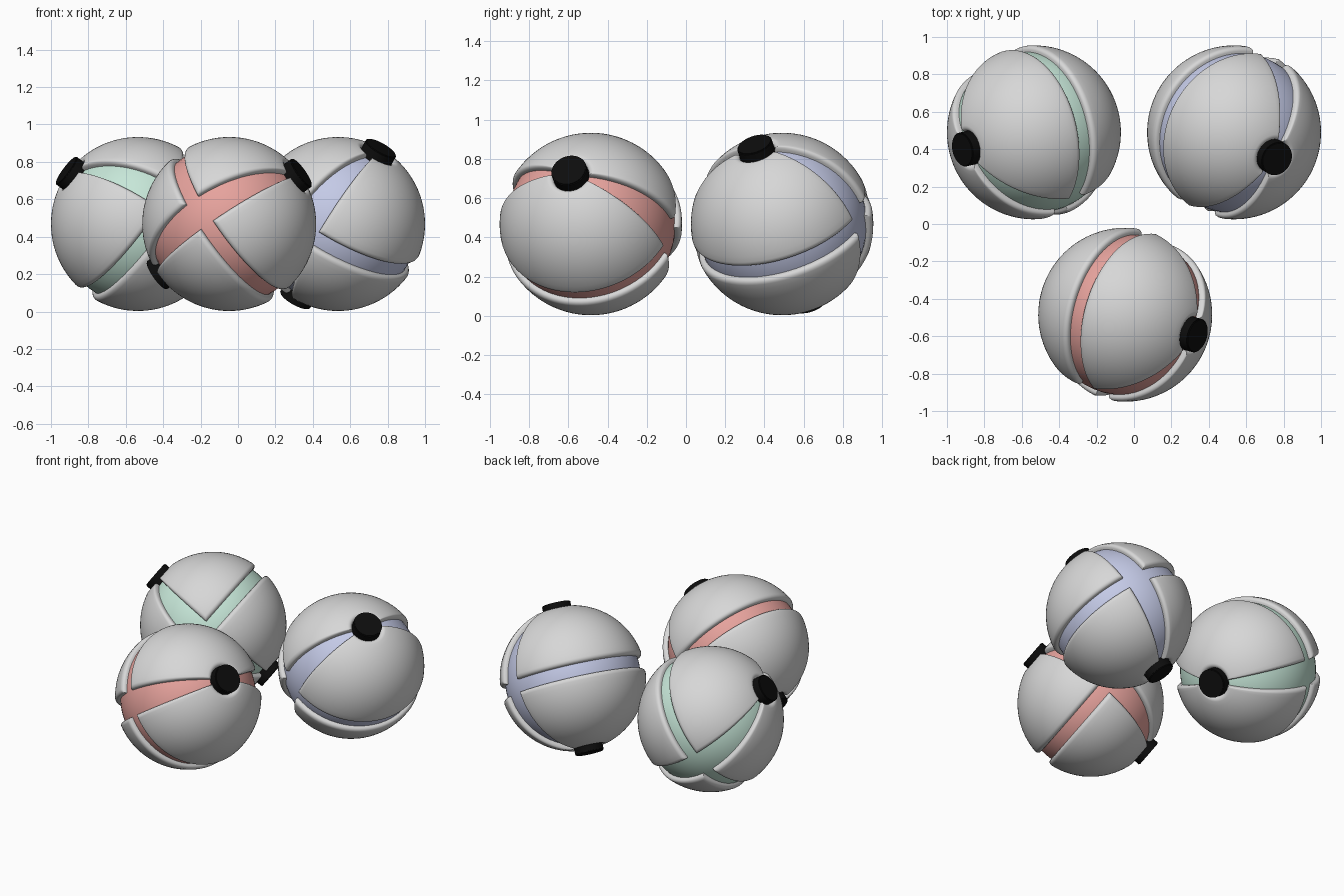
import bpy, bmesh, math
from mathutils import Vector, Matrix

if "Cube" in bpy.data.objects:
    bpy.data.objects.remove(bpy.data.objects["Cube"])

R, FLOOR = 0.465, 0.432        # outer shell radius, groove floor radius
LUNE = 0.185                   # half angle of the grooves that run pole to pole
BELT = 0.092                   # half angle of the groove around the middle
HOLE = 0.212                   # angle of the opening around each cap
FILLET, DROP = 0.06, 0.022     # rounded shell border: angle and depth


def material(name, rgb):
    m = bpy.data.materials.new(name)
    m.diffuse_color = (*rgb, 1)
    m.use_nodes = True
    m.node_tree.nodes["Principled BSDF"].inputs["Base Color"].default_value = m.diffuse_color
    return m


GREY = material("light grey", (0.68, 0.68, 0.68))
BLACK = material("black", (0.004, 0.004, 0.004))


def finish(bm, name, mat, matrix, angle=40):
    me = bpy.data.meshes.new(name)
    bm.to_mesh(me)
    bm.free()
    me.materials.append(mat)
    ob = bpy.data.objects.new(name, me)
    bpy.context.collection.objects.link(ob)
    ob.matrix_world = matrix
    bpy.ops.object.select_all(action='DESELECT')
    ob.select_set(True)
    bpy.context.view_layer.objects.active = ob
    bpy.ops.object.shade_smooth_by_angle(angle=math.radians(angle))
    return ob


def lines(lo, hi, n):
    """Grid lines (angle, depth) with a rounded border at both ends."""
    edge = [(0.0, R - FLOOR + 0.008)]
    for k in range(6):
        s = math.pi / 2 * k / 5
        edge.append((FILLET * (1 - math.cos(s)), DROP * (1 - math.sin(s))))
    a, b = lo + FILLET, hi - FILLET
    mid = [(a + (b - a) * k / n, 0.0) for k in range(1, n)]
    return [(lo + e, d) for e, d in edge] + mid + [(hi - e, d) for e, d in reversed(edge)]


def panels():
    """Four curved shell panels, separated by grooves."""
    bm = bmesh.new()
    for top in (1, -1):
        for side in (0, math.pi):
            rows = lines(HOLE, math.pi / 2 - BELT, 18)
            cols = lines(side + LUNE, side + math.pi - LUNE, 40)
            grid = []
            for th, d1 in rows:
                row = []
                for ph, d2 in cols:
                    r = R - max(d1, d2)
                    row.append(bm.verts.new((r * math.sin(th) * math.cos(ph),
                                             r * math.sin(th) * math.sin(ph),
                                             r * math.cos(th) * top)))
                grid.append(row)
            for i in range(len(rows) - 1):
                for j in range(len(cols) - 1):
                    f = [grid[i][j], grid[i + 1][j], grid[i + 1][j + 1], grid[i][j + 1]]
                    bm.faces.new(f if top > 0 else f[::-1])
    return bm


def caps():
    """Round cap at each pole, with a slightly softened rim."""
    bm = bmesh.new()
    for s in (1, -1):
        ret = bmesh.ops.create_cone(bm, cap_ends=True, segments=48, radius1=0.092,
                                    radius2=0.092, depth=0.07,
                                    matrix=Matrix.Translation((0, 0, s * 0.454)))
        rim = {e for v in ret['verts'] for e in v.link_edges
               if all(abs(w.co.z) > 0.48 for w in e.verts)}
        bmesh.ops.bevel(bm, geom=list(rim), offset=0.005, segments=2, affect='EDGES')
    return bm


# name, core colour, centre, cap direction, groove crossing direction
BALLS = [
    ("red", (0.85, 0.39, 0.36), (-0.047, -0.485, 0.468), (0.79, -0.23, 0.56), (-0.35, -0.92, 0.15)),
    ("green", (0.57, 0.80, 0.69), (-0.535, 0.49, 0.468), (-0.786, -0.19, 0.587), (0.43, -0.865, 0.27)),
    ("blue", (0.59, 0.63, 0.85), (0.535, 0.49, 0.468), (0.47, -0.29, 0.83), (-0.42, -0.90, -0.07)),
]

for name, rgb, centre, axis, cross in BALLS:
    z = Vector(axis).normalized()
    x = Vector(cross)
    x = (x - z * x.dot(z)).normalized()
    y = z.cross(x)
    mw = Matrix.Translation(centre) @ Matrix((x, y, z)).transposed().to_4x4()
    # coloured core seen in the grooves
    core = bmesh.new()
    bmesh.ops.create_uvsphere(core, u_segments=64, v_segments=32, radius=FLOOR)
    finish(core, name + "_core", material("pale " + name, rgb), mw)
    finish(panels(), name + "_ball_panels", GREY, mw, 50)
    finish(caps(), name + "_ball_caps", BLACK, mw)
